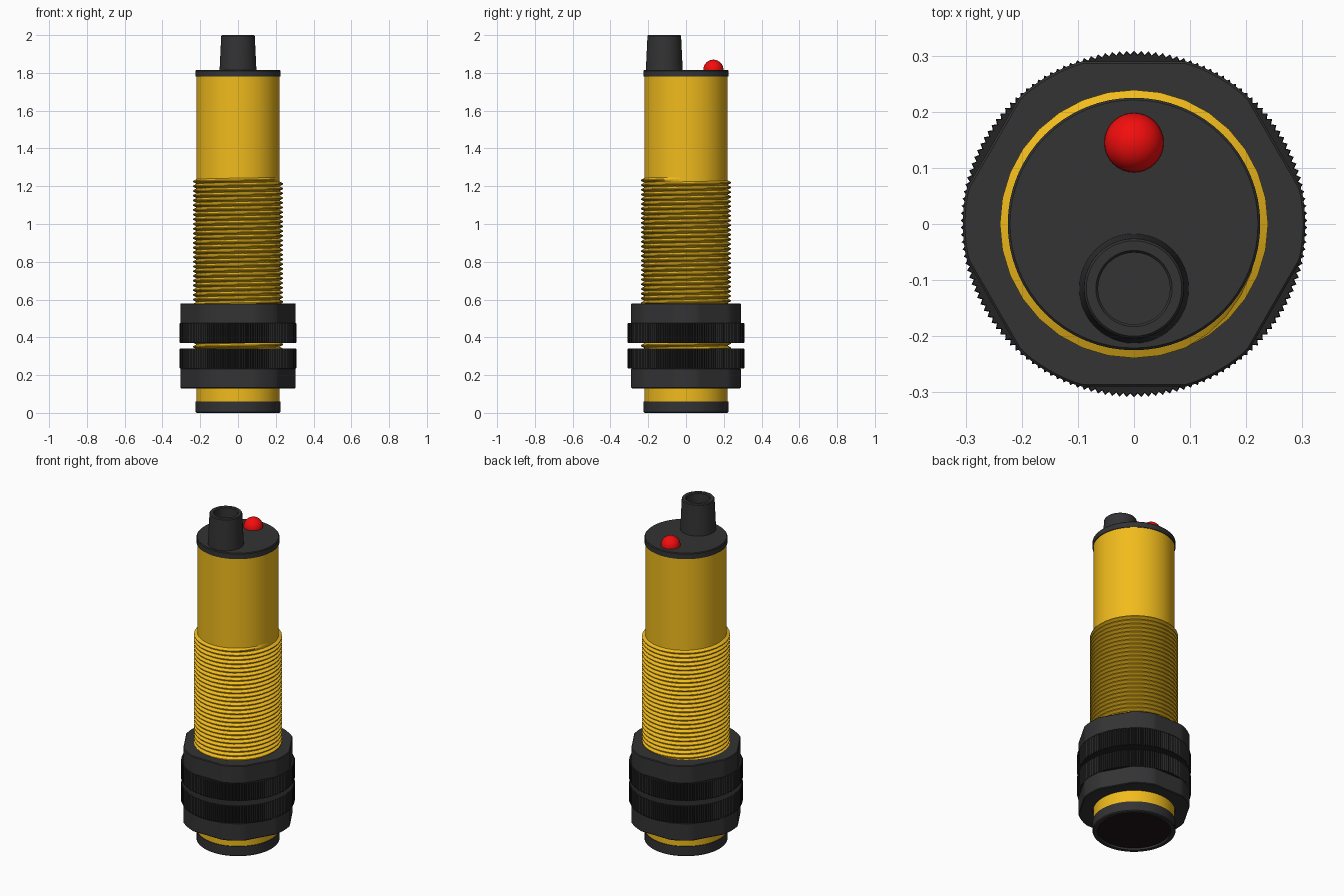
import bpy, math
from math import cos, sin, pi, tau, radians

if "Cube" in bpy.data.objects:
    bpy.data.objects.remove(bpy.data.objects["Cube"])


def material(name, rgb):
    m = bpy.data.materials.new(name)
    m.diffuse_color = (*rgb, 1)
    m.use_nodes = True
    m.node_tree.nodes["Principled BSDF"].inputs["Base Color"].default_value = m.diffuse_color
    return m


YELLOW = material("yellow_plastic", (0.88, 0.50, 0.012))
BLACK = material("black_plastic", (0.033, 0.033, 0.035))
KNURL = material("knurl_black", (0.017, 0.017, 0.017))
RED = material("red_led", (0.9, 0.004, 0.004))
LENS = material("dark_lens", (0.014, 0.008, 0.011))


def make(name, verts, faces, mat, angle=30):
    me = bpy.data.meshes.new(name)
    me.from_pydata(verts, [], faces)
    me.materials.append(mat)
    me.shade_smooth()
    me.set_sharp_from_angle(angle=radians(angle))
    ob = bpy.data.objects.new(name, me)
    bpy.context.collection.objects.link(ob)
    return ob


def lathe(name, profile, mat, y=0, n=64):
    """Revolve (r, z) points, listed upward along the outside; r = 0 makes a pole."""
    verts, faces, rows = [], [], []
    for r, z in profile:
        count = 1 if r == 0 else n
        rows.append([len(verts) + k % count for k in range(n)])
        verts += [(r * cos(tau * k / n), y + r * sin(tau * k / n), z) for k in range(count)]
    for a, b in zip(rows, rows[1:]):
        for k in range(n):
            j = (k + 1) % n
            f = list(dict.fromkeys((a[k], a[j], b[j], b[k])))
            faces.append(f)
    return make(name, verts, faces, mat)


def collar(name, outline, z0, z1, mat, bore=0.222, bevel=0.004):
    """Ring-shaped prism whose outer edge follows radius function outline(k) -> (angle, r)."""
    n = len(outline)
    rings = [(None, z0), (bevel, z0), (0, z0 + bevel), (0, z1 - bevel), (bevel, z1), (None, z1)]
    verts, faces = [], []
    for inset, z in rings:
        for a, r in outline:
            rr = bore if inset is None else r - inset
            verts.append((rr * cos(a), rr * sin(a), z))
    m = len(rings)
    for i in range(m):
        b = (i + 1) % m
        for k in range(n):
            j = (k + 1) % n
            faces.append((i * n + k, i * n + j, b * n + j, b * n + k))
    return make(name, verts, faces, mat, 25)


# Barrel and end caps
lathe("barrel", [(0, 0.05), (0.221, 0.05), (0.221, 1.79), (0, 1.79)], YELLOW)
lathe("front_bezel", [(0, 0.035), (0.2, 0.035), (0.2, 0), (0.22, 0), (0.225, 0.005),
                      (0.225, 0.06), (0, 0.06)], BLACK)
lathe("lens", [(0, 0.012), (0.2, 0.012), (0.2, 0.036), (0, 0.036)], LENS)
lathe("rear_cap", [(0, 1.78), (0.225, 1.78), (0.225, 1.811), (0.221, 1.815), (0, 1.815)], BLACK)

# Helical thread along the middle of the barrel
SEG, PITCH, Z0, Z1 = 32, 0.025, 0.15, 1.23
steps = int((Z1 - Z0) / PITCH) * SEG
verts, faces = [], []
for i in range(steps + 1):
    a = tau * i / SEG
    z = Z0 + PITCH * i / SEG
    fade = min(1, i / 6, (steps - i) / 6)
    crest = 0.220 + 0.019 * fade
    for r, dz in ((0.220, 0), (crest, 0.4 * PITCH), (crest, 0.6 * PITCH), (0.220, PITCH)):
        verts.append((r * cos(a), r * sin(a), z + dz))
for i in range(steps):
    for p in range(3):
        v = 4 * i + p
        faces.append((v, v + 4, v + 5, v + 1))
make("thread", verts, faces, YELLOW)

# Two mirrored lock nuts: hexagonal section plus knurled grip
hex_outline = []
for k in range(144):
    a = tau * k / 144
    off = (a + pi / 6 - pi / 6) % (pi / 3) - pi / 6
    hex_outline.append((a, min(0.305, 0.29 / cos(off))))
TEETH = 150
grip_outline = [(tau * k / (2 * TEETH), 0.309 if k % 2 else 0.302) for k in range(2 * TEETH)]
for label, hz, gz in (("lower", (0.13, 0.237), (0.235, 0.34)),
                      ("upper", (0.473, 0.58), (0.37, 0.475))):
    collar(label + "_nut_hex", hex_outline, *hz, BLACK)
    collar(label + "_nut_grip", grip_outline, *gz, KNURL, bevel=0.002)

# Hollow cable boot and indicator light on the rear cap
lathe("cable_boot", [(0, 1.805), (0.098, 1.805), (0.089, 1.995), (0.085, 2.0), (0.068, 2.0),
                     (0.064, 1.995), (0.064, 1.9), (0, 1.9)], BLACK, y=-0.115, n=48)
dome = [(0, 1.8), (0.053, 1.8)]
dome += [(0.053 * cos(pi / 2 * t / 10), 1.817 + 0.053 * sin(pi / 2 * t / 10)) for t in range(10)]
lathe("indicator_led", dome + [(0, 1.87)], RED, y=0.145, n=32)
